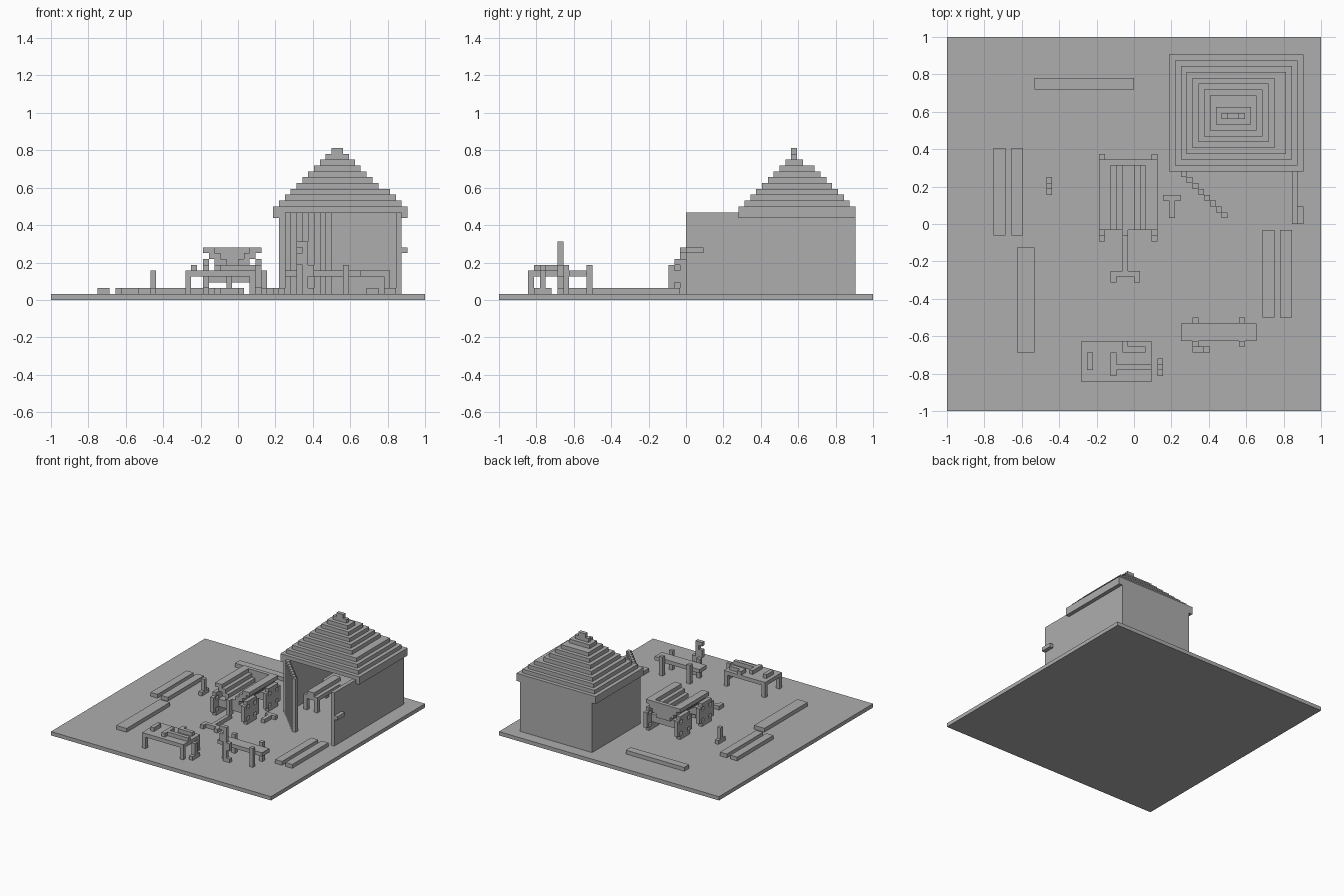
import bpy
import bmesh

CELLS = 64            # grid cells along the ground plate
U = 2 / CELLS         # size of one cell

if "Cube" in bpy.data.objects:
    bpy.data.objects.remove(bpy.data.objects["Cube"], do_unlink=True)

grey = bpy.data.materials.new("stone_grey")
grey.use_nodes = True
colour = (0.42, 0.42, 0.42, 1)
grey.diffuse_color = colour
grey.node_tree.nodes["Principled BSDF"].inputs["Base Color"].default_value = colour


def part(name, *boxes):
    """One object made of boxes given as x, y and z ranges in cells."""
    bm = bmesh.new()
    for (x0, x1), (y0, y1), (z0, z1) in boxes:
        cube = bmesh.ops.create_cube(bm, size=1)["verts"]
        for v in cube:
            v.co.x = (x1 if v.co.x > 0 else x0) * U - 1
            v.co.y = (y1 if v.co.y > 0 else y0) * U - 1
            v.co.z = (z1 if v.co.z > 0 else z0) * U
    mesh = bpy.data.meshes.new(name)
    bm.to_mesh(mesh)
    bm.free()
    mesh.materials.append(grey)
    obj = bpy.data.objects.new(name, mesh)
    bpy.context.collection.objects.link(obj)
    return obj


def legs(x0, x1, y0, y1, top):
    """Four square corner legs."""
    return [((x, x + 1), (y, y + 1), (1, top))
            for x in (x0, x1 - 1) for y in (y0, y1 - 1)]


# Ground
part("ground_plate", ((0, CELLS), (0, CELLS), (0, 1)))

# Shed walls, open at the front
part("shed_left_wall", ((39, 40), (41, 61), (1, 15)))
part("shed_right_wall", ((59, 60), (41, 61), (1, 15)))
part("shed_back_wall", ((40, 59), (60, 61), (1, 15)))

# Stepped roof with drooping side eaves
layers = []
for n in range(11):
    right = 61 - n - (n > 3)
    front = min(41 + n, 50)
    back = 61 - n if n < 8 else max(60 - n, 51)
    layers.append(((38 + n, right), (front, back), (15 + n, 16 + n)))
part("stepped_roof", *layers)
part("roof_eaves", *[((x, x + 1), (41, 61), (14, 15)) for x in (38, 60)])

# Doors: one swung diagonally, one straight out
part("diagonal_door", *[((40 + n, 41 + n), (40 - n, 41 - n), (1, 15)) for n in range(8)])
part("straight_door", ((59, 60), (32, 41), (1, 15)))
part("door_handle", ((60, 61), (32, 35), (8, 9)))

# Workbench inside the shed
part("inner_bench_top", ((41, 58), (54, 59), (4, 5)), ((42, 46), (45, 54), (4, 5)))
part("inner_bench_legs", *legs(41, 58, 54, 59, 4), *legs(42, 46, 45, 54, 4))
part("inner_plank", ((43, 45), (45, 56), (5, 6)))

# Planks lying on the ground
for name, xs, ys in (
    ("left_plank_outer", (8, 10), (30, 45)),
    ("left_plank_inner", (11, 13), (30, 45)),
    ("front_left_plank", (12, 15), (10, 28)),
    ("back_plank", (15, 32), (55, 57)),
    ("right_plank_inner", (54, 56), (16, 31)),
    ("right_plank_outer", (57, 59), (16, 31)),
):
    part(name, (xs, ys, (1, 2)))

# Tool table with tools on top
part("table_top", ((23, 35), (5, 12), (4, 5)))
part("table_legs", *legs(23, 35, 5, 12, 4))
part("small_block", ((24, 25), (7, 10), (5, 6)))
part("table_hammer", ((28, 29), (6, 10), (5, 6)), ((29, 35), (7, 8), (5, 6)))
part("table_square", ((30, 34), (10, 11), (5, 6)), ((30, 31), (11, 12), (5, 6)))

# Upright mallets standing on their heads
for name, x, y in (("left_mallet", 17, 37), ("front_mallet", 36, 6)):
    part(name, ((x, x + 1), (y, y + 3), (1, 2)), ((x, x + 1), (y + 1, y + 2), (2, 5)))

# Sawing bench with end posts and a tall toothed tool
part("saw_bench_top", ((40, 53), (12, 15), (4, 5)))
part("saw_bench_posts", *[((x, x + 1), (y, y + 1), (1, 6)) for x in (42, 50) for y in (11, 15)])
part("toothed_tool", ((43, 44), (10, 11), (1, 10)), ((42, 44), (10, 11), (9, 10)),
     ((42, 43), (10, 11), (6, 8)), ((44, 45), (10, 11), (4, 6)), ((43, 45), (10, 11), (1, 2)))

# Wagon trough, mirrored about its own middle
MID = 31


def both(x0, x1, ys, zs):
    return [((x0, x1), ys, zs), ((2 * MID - x1, 2 * MID - x0), ys, zs)]


length = (31, 43)
part("wagon_sides", *both(26, 28, length, (8, 9)), *both(27, 29, length, (7, 8)),
     *both(28, 30, length, (6, 7)))
part("wagon_floor", ((29, 33), length, (5, 6)))
part("wagon_back_panel", ((28, 34), (42, 43), (6, 8)), ((27, 35), (42, 43), (8, 9)))
part("wagon_axles", *[((27, 35), (y, y + 2), (3, 5)) for y in (31, 40)])

# Wagon wheels: octagonal rim with a cross of spokes
for end, y in (("front", 29), ("back", 38)):
    for side, x in (("right", 26), ("left", 35)):
        xs = (x, x + 1)
        part(f"{end}_{side}_wheel",
             (xs, (y, y + 1), (2, 6)), (xs, (y + 5, y + 6), (2, 6)),
             (xs, (y + 1, y + 5), (1, 2)), (xs, (y + 1, y + 5), (6, 7)),
             (xs, (y + 2, y + 4), (2, 6)), (xs, (y + 1, y + 5), (3, 5)))

# Wagon drawbar with a forked grip
part("wagon_drawbar", ((30, 31), (24, 31), (1, 2)), ((30, 31), (30, 31), (1, 2)),
     ((30, 31), (30, 31.5), (2, 6)))
part("drawbar_grip", ((28, 33), (23, 24), (1, 2)),
     *[((x, x + 1), (22, 23), (1, 2)) for x in (28, 32)])

# Hammer on the ground
part("ground_hammer", ((37, 40), (36, 37), (1, 2)), ((38, 39), (33, 36), (1, 2)))
